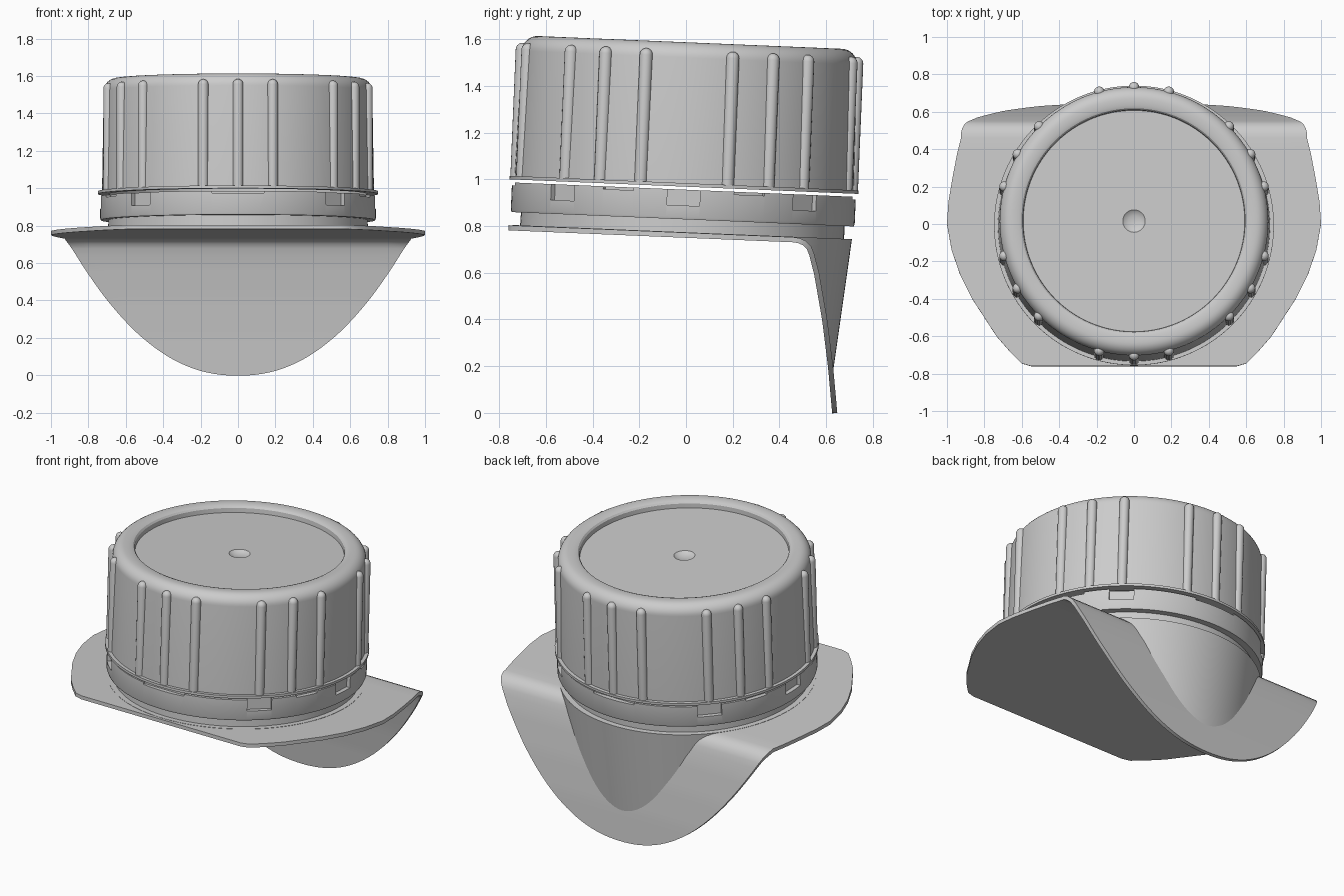
import bpy, bmesh
from math import sin, cos, pi, radians
from mathutils import Matrix, Vector

if "Cube" in bpy.data.objects:
    bpy.data.objects.remove(bpy.data.objects["Cube"])

# Cap axis leans slightly towards the back
TILT = Matrix.Translation((0, -0.049, 0)) @ Matrix.Rotation(radians(-2.4), 4, 'X')


def finish(name, bm, recalc=True):
    bmesh.ops.remove_doubles(bm, verts=bm.verts, dist=1e-5)
    if recalc:
        bmesh.ops.recalc_face_normals(bm, faces=bm.faces)
    me = bpy.data.meshes.new(name)
    bm.to_mesh(me)
    bm.free()
    ob = bpy.data.objects.new(name, me)
    bpy.context.collection.objects.link(ob)
    return ob


def lathe(bm, profile, n, mat, closed=False):
    """Revolve (radius, height) points around z."""
    rings = [[bm.verts.new(mat @ Vector((r * cos(2 * pi * k / n), r * sin(2 * pi * k / n), h)))
              for k in range(n)] for r, h in profile]
    pairs = list(zip(rings, rings[1:])) + ([(rings[-1], rings[0])] if closed else [])
    for a, b in pairs:
        for k in range(n):
            j = (k + 1) % n
            bm.faces.new((a[k], a[j], b[j], b[k]))


def around(deg, r, h):
    """Place something at an angle measured from the front."""
    return TILT @ Matrix.Rotation(radians(deg), 4, 'Z') @ Matrix.Translation((0, -r, h))


# Screw cap shell with rounded shoulder, top recess and centre dimple
fillet = [(0.652 + 0.066 * sin(a), 1.522 + 0.066 * cos(a)) for a in [i * pi / 16 for i in range(9)]]
cap_profile = ([(0, 1.527), (0.03, 1.530), (0.05, 1.537), (0.06, 1.545), (0.592, 1.545),
                (0.594, 1.572), (0.602, 1.582), (0.618, 1.588)] + fillet +
               [(0.727, 0.985), (0.748, 0.985), (0.748, 0.970), (0.69, 0.970),
                (0.68, 1.49), (0, 1.49)])
bm = bmesh.new()
lathe(bm, cap_profile, 128, TILT)
finish("screw_cap", bm)

# Grip ribs: six groups of three
bm = bmesh.new()
R = 0.028
rib = [(0, 0.98), (R, 0.98)] + [(R * cos(a), 1.528 + R * sin(a)) for a in [i * pi / 10 for i in range(6)]]
for group in range(6):
    for off in (-15, 0, 15):
        lathe(bm, rib, 16, around(group * 60 + off, 0.717, 0))
finish("grip_ribs", bm)

# Tamper ring with shallow slits and deep notches
bm = bmesh.new()
lathe(bm, [(0.733, 0.83), (0.737, 0.84), (0.737, 0.957), (0.67, 0.957), (0.67, 0.83)], 128, TILT, True)
ring = finish("tamper_ring", bm)
bm = bmesh.new()


def notch(deg, width, depth):
    box = Matrix.Diagonal((width, 0.06, depth + 0.02, 1))
    bmesh.ops.create_cube(bm, size=1, matrix=around(deg, 0.74, 0.967 - depth / 2) @ box)


for side in (0, 180):
    for off in (45, 90, 135):
        notch(side + off, 0.14, 0.068)
    for off in (67.5, 112.5):
        notch(side + off, 0.14, 0.012)
    notch(side, 0.28, 0.012)
cutter = finish("notch_cutter", bm)
cutter.hide_render = True
mod = ring.modifiers.new("notches", 'BOOLEAN')
mod.operation, mod.object, mod.solver = 'DIFFERENCE', cutter, 'EXACT'
bpy.context.view_layer.objects.active = ring
bpy.ops.object.modifier_apply(modifier=mod.name)
bpy.data.objects.remove(cutter)

# Neck under the cap
bm = bmesh.new()
lathe(bm, [(0, 0.94), (0.69, 0.94), (0.695, 0.765), (0, 0.765)], 128, TILT)
finish("neck", bm)

# Saddle flange: flat top that folds down into a rounded back tongue (y, z, half width)
flat = [(-.76, .55), (-.745, .60), (-.68, .665), (-.6, .735), (-.5, .80), (-.4, .865), (-.27, .93),
        (-.14, .975), (0, 1), (.12, .992), (.25, .97), (.38, .945), (.46, .925)]
rows = [(y, 0.774 - 0.0419 * (y + 0.049), w) for y, w in flat]
bend = [(.487, .748), (.512, .737), (.535, .715), (.548, .685), (.557, .65), (.57, .6), (.605, .4),
        (.63, .2), (.648, 0)]


def interp(pts, x):
    for (x0, y0), (x1, y1) in zip(pts, pts[1:]):
        if x <= x1:
            return y0 + (y1 - y0) * (x - x0) / (x1 - x0)
    return pts[-1][1]


def half_width(z):
    return max(0.92 * (z / 0.74) ** 0.4545, 0.025)


rows += [(y, z, half_width(z)) for y, z in bend[:6]]
by_z = sorted((z, y) for y, z in bend)
for k in range(1, 25):
    z = 0.6 * (1 - k / 24) ** 2
    rows.append((interp(by_z, z), z, half_width(z)))
bm = bmesh.new()
COLS = 16
grid = [[bm.verts.new((w * (2 * c / COLS - 1), y, z)) for c in range(COLS + 1)] for y, z, w in rows]
for a, b in zip(grid, grid[1:]):
    for c in range(COLS):
        bm.faces.new((a[c], a[c + 1], b[c + 1], b[c]))
flange = finish("saddle_flange", bm, recalc=False)
sol = flange.modifiers.new("thickness", 'SOLIDIFY')
sol.thickness, sol.offset = 0.022, -1
bpy.context.view_layer.objects.active = flange
bpy.ops.object.modifier_apply(modifier=sol.name)

# Tapered neck skirt running down until it meets the tongue
surface = [(y, z) for y, z, w in rows]
bm = bmesh.new()
N, STEPS = 160, 6
skirt = []
for k in range(N):
    t = 2 * pi * k / N

    def point(h, t=t):
        r = 0.728 - 0.1 * (0.775 - h)
        return TILT @ Vector((r * sin(t), r * cos(t), h))
    h = 0.765
    while h > 0.1 and point(h).z > interp(surface, point(h).y):
        h -= 0.002
    h -= 0.004
    col = [TILT @ Vector((0.66 * sin(t), 0.66 * cos(t), 0.775))]
    col += [point(0.775 + (h - 0.775) * s / STEPS) for s in range(STEPS + 1)]
    skirt.append([bm.verts.new(p) for p in col])
for k in range(N):
    a, b = skirt[k], skirt[(k + 1) % N]
    for s in range(STEPS + 1):
        bm.faces.new((a[s], a[s + 1], b[s + 1], b[s]))
finish("neck_skirt", bm)

# Smooth shading with crisp edges
bpy.ops.object.select_all(action='SELECT')
bpy.ops.object.shade_smooth_by_angle(angle=radians(30))
